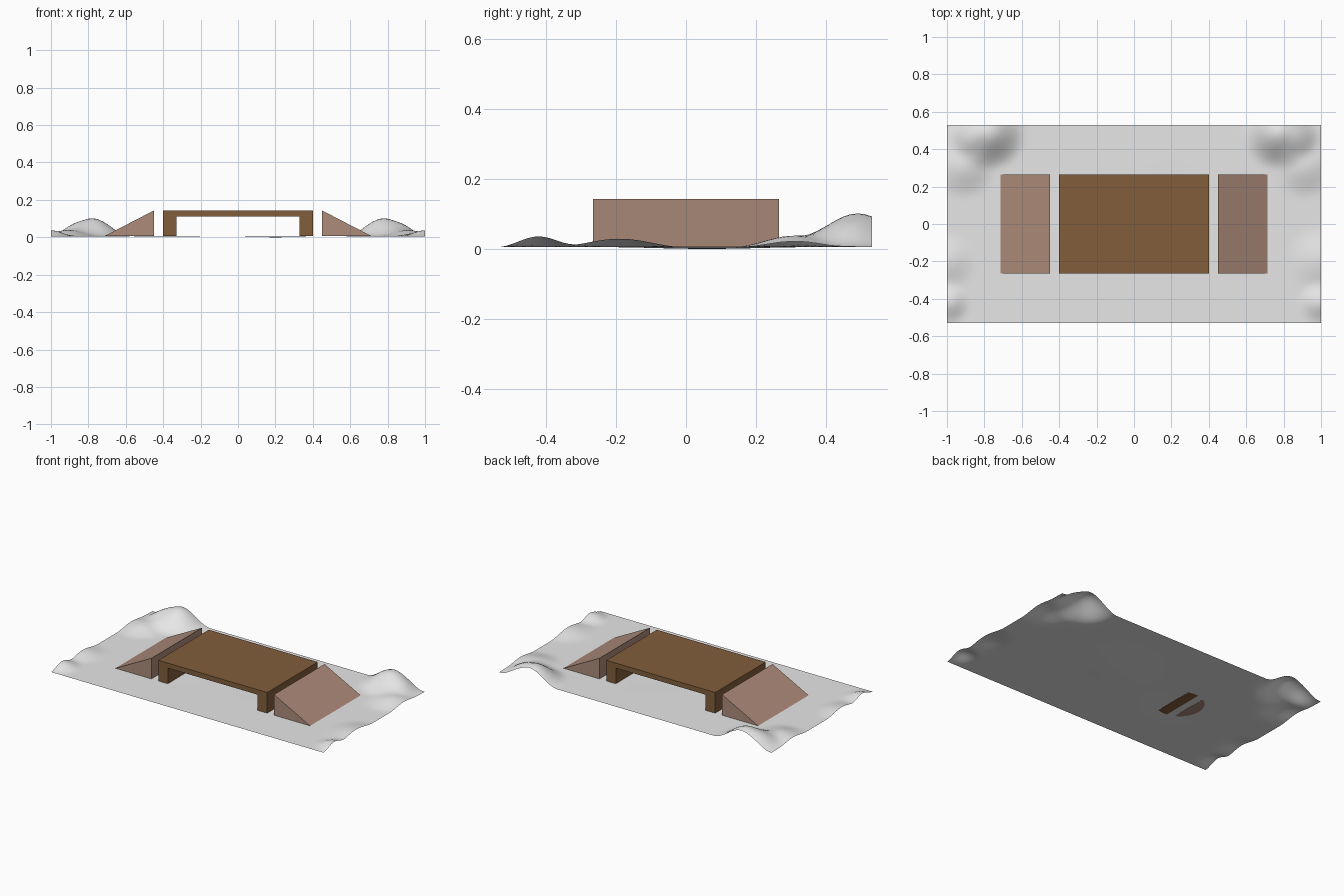
import bpy, bmesh, math

cube = bpy.data.objects.get("Cube")
if cube:
    bpy.data.objects.remove(cube, do_unlink=True)


def material(name, rgb):
    mat = bpy.data.materials.new(name)
    mat.use_nodes = True
    color = (*rgb, 1)
    mat.diffuse_color = color
    mat.node_tree.nodes["Principled BSDF"].inputs["Base Color"].default_value = color
    return mat


def finish(name, bm, mat):
    mesh = bpy.data.meshes.new(name)
    bm.to_mesh(mesh)
    bm.free()
    mesh.materials.append(mat)
    obj = bpy.data.objects.new(name, mesh)
    bpy.context.collection.objects.link(obj)
    return obj


def extrude_profile(name, profile, half_depth, mat):
    """Extrude an x-z profile along y, centred on y = 0."""
    bm = bmesh.new()
    face = bm.faces.new([bm.verts.new((x, -half_depth, z)) for x, z in profile])
    result = bmesh.ops.extrude_face_region(bm, geom=[face])
    moved = [v for v in result["geom"] if isinstance(v, bmesh.types.BMVert)]
    bmesh.ops.translate(bm, verts=moved, vec=(0, 2 * half_depth, 0))
    bmesh.ops.recalc_face_normals(bm, faces=bm.faces)
    return finish(name, bm, mat)


snow = material("pale grey ground", (0.8, 0.8, 0.8))
dark_wood = material("dark brown wood", (0.225, 0.111, 0.044))
light_wood = material("pale reddish wood", (0.42, 0.26, 0.195))

HALF_DEPTH = 0.265
TOP, BASE = 0.143, 0.006

# Raised deck with a full-depth supporting wall at each end
half = [(0.4, TOP), (0.4, BASE), (0.33, BASE), (0.33, 0.11)]
profile = half + [(-x, z) for x, z in reversed(half)]
extrude_profile("raised_deck", profile, HALF_DEPTH, dark_wood)

# Wedge ramps facing away from the deck
for side, name in ((1, "left_ramp"), (-1, "right_ramp")):
    wedge = [(side * 0.45, BASE), (side * 0.45, TOP), (side * 0.715, BASE)]
    extrude_profile(name, wedge, HALF_DEPTH, light_wood)

# Ground mounds: centre x, centre y, radius, height
mounds = [(-0.38, -0.03, 0.24, 0.003), (0.2, 0.06, 0.3, -0.005)]
for side in (-1, 1):
    mounds += [
        (side * 0.78, 0.49, 0.21, 0.096),
        (side * 0.91, 0.31, 0.18, 0.033),
        (side * 0.91, 0.46, 0.11, 0.02),
        (side * 0.99, -0.42, 0.12, 0.031),
    ]
mounds += [(-1, -0.2, 0.16, 0.022), (1, -0.19, 0.19, 0.024)]


def ground_height(x, y):
    z = 0.005
    for cx, cy, radius, height in mounds:
        r = math.hypot(x - cx, y - cy) / radius
        if r < 1:
            z += height * math.cos(r * math.pi / 2) ** 2
    return z


# Thin ground sheet
bm = bmesh.new()
bmesh.ops.create_grid(bm, x_segments=100, y_segments=54, size=1)
for v in bm.verts:
    v.co.y *= 0.53
    v.co.z = ground_height(v.co.x, v.co.y)
for f in bm.faces:
    f.smooth = True
finish("ground", bm, snow)
